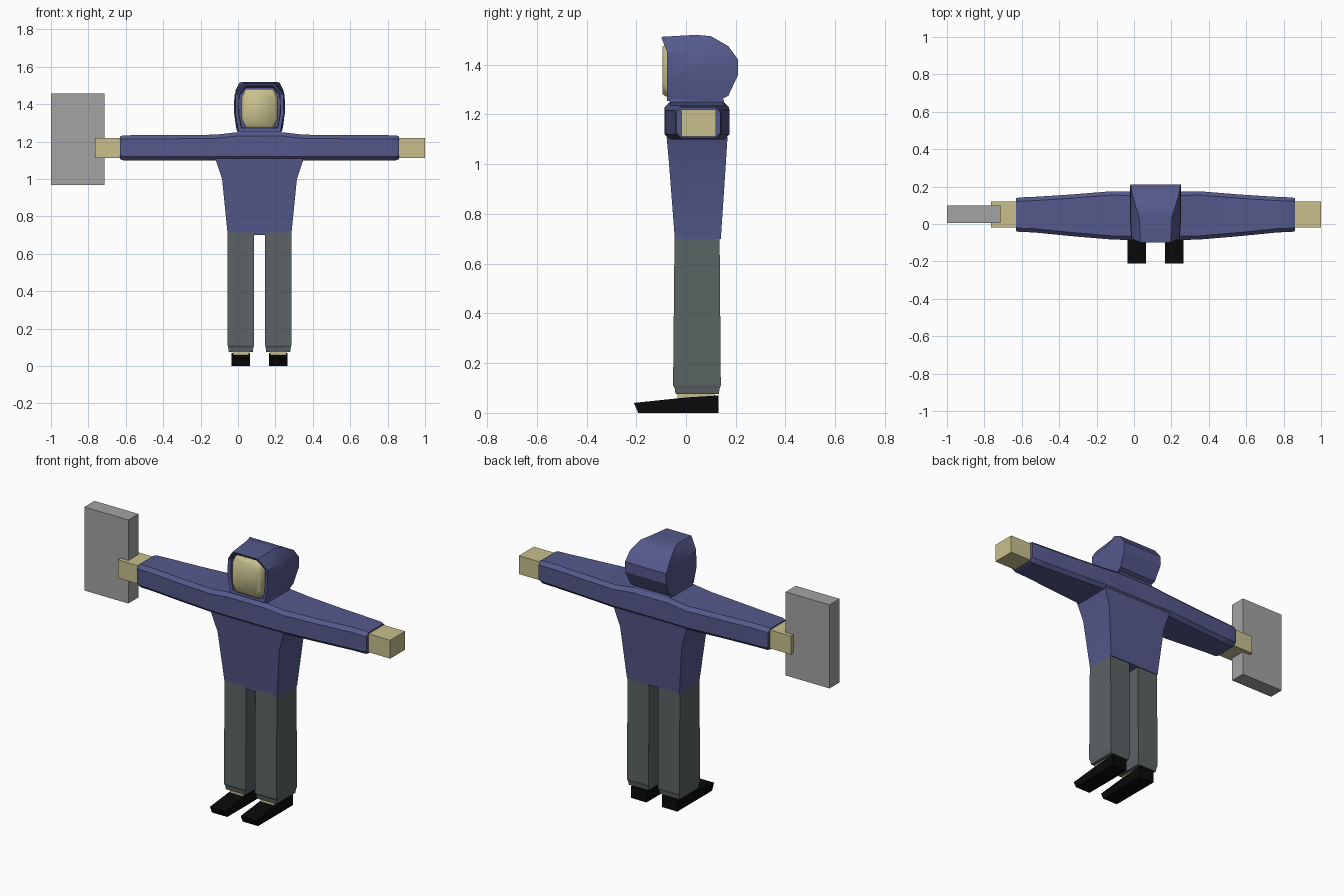
import bpy, bmesh, math

if "Cube" in bpy.data.objects:
    bpy.data.objects.remove(bpy.data.objects["Cube"])

CX = 0.115  # centre line of the figure


def material(name, r, g, b):
    m = bpy.data.materials.new(name)
    m.diffuse_color = (r, g, b, 1)
    m.use_nodes = True
    m.node_tree.nodes["Principled BSDF"].inputs["Base Color"].default_value = m.diffuse_color
    return m


BLUE = material("sweater blue", 0.09, 0.10, 0.26)
GREY = material("trouser grey", 0.105, 0.125, 0.127)
SKIN = material("skin tan", 0.58, 0.53, 0.27)
BLACK = material("shoe black", 0.003, 0.003, 0.003)
PANEL = material("panel grey", 0.37, 0.37, 0.37)


def loft(name, rings, mat, smooth=None):
    """Skin a list of equal rings of points and cap both ends."""
    bm = bmesh.new()
    vs = [[bm.verts.new(p) for p in r] for r in rings]
    n = len(rings[0])
    for a, b in zip(vs, vs[1:]):
        for i in range(n):
            j = (i + 1) % n
            bm.faces.new((a[i], a[j], b[j], b[i]))
    bm.faces.new(vs[0])
    bm.faces.new(vs[-1])
    bmesh.ops.recalc_face_normals(bm, faces=bm.faces)
    me = bpy.data.meshes.new(name)
    bm.to_mesh(me)
    bm.free()
    ob = bpy.data.objects.new(name, me)
    bpy.context.collection.objects.link(ob)
    me.materials.append(mat)
    if smooth:
        bpy.ops.object.select_all(action='DESELECT')
        ob.select_set(True)
        bpy.context.view_layer.objects.active = ob
        bpy.ops.object.shade_smooth_by_angle(angle=math.radians(smooth))
    return ob


def rect(x0, x1, y0, y1, z):
    return [(x0, y0, z), (x1, y0, z), (x1, y1, z), (x0, y1, z)]


def box(name, x, y, z, mat):
    return loft(name, [rect(*x, *y, z[0]), rect(*x, *y, z[1])], mat)


def oct_ring(a0, a1, b0, b1, c, d):
    """Rectangle a0..a1, b0..b1 with corners cut by c and d."""
    return [(a0 + c, b0), (a1 - c, b0), (a1, b0 + d), (a1, b1 - d),
            (a1 - c, b1), (a0 + c, b1), (a0, b1 - d), (a0, b0 + d)]


# Sweater body: half width, front, back, height
body = [(.17, -.045, .14, .70), (.2, -.068, .16, 1.0), (.237, -.078, .167, 1.11)]
loft("sweater_body", [rect(CX - w, CX + w, f, b, z) for w, f, b, z in body], BLUE, 30)

# Sleeves and shoulders in one sweep: offset from centre, front, back, bottom, top
half = [(.745, -.038, .138, 1.106, 1.228), (.73, -.042, .142, 1.10, 1.233),
        (.65, -.045, .145, 1.10, 1.235), (.46, -.064, .157, 1.10, 1.235),
        (.235, -.083, .175, 1.10, 1.237), (.12, -.086, .172, 1.10, 1.25)]
stations = [(-h[0],) + h[1:] for h in half] + half[::-1]
loft("sweater_sleeves",
     [[(CX + x, y, z) for y, z in oct_ring(f, b, z0, z1, .02, .02)]
      for x, f, b, z0, z1 in stations], BLUE, 30)

# Collar under the hood
loft("collar", [rect(CX - w, CX + w, f, b, z) for w, f, b, z in
                [(.125, -.075, .16, 1.225), (.115, -.06, .15, 1.262)]], BLUE)


# Hood: rings facing the front, with a brim on top and a sunk face opening
def hood_ring(yt, y, top, mid, bot, zt, zu, zl, zb):
    right = [(bot, y, zb), (mid, y, zl), (mid * .98, y, zu), (top, yt, zt)]
    return [(CX + a, b, c) for a, b, c in right] + \
           [(CX - a, b, c) for a, b, c in right[::-1]]


loft("hood", [
    hood_ring(-.03, -.03, .07, .11, .095, 1.49, 1.45, 1.35, 1.275),
    hood_ring(-.09, -.072, .072, .112, .097, 1.497, 1.45, 1.35, 1.272),
    hood_ring(-.10, -.076, .08, .13, .112, 1.512, 1.45, 1.35, 1.254),
    hood_ring(.04, .04, .088, .137, .115, 1.52, 1.45, 1.36, 1.25),
    hood_ring(.10, .12, .108, .137, .118, 1.515, 1.44, 1.36, 1.25),
    hood_ring(.17, .17, .128, .136, .125, 1.475, 1.43, 1.36, 1.275),
    hood_ring(.21, .21, .134, .135, .133, 1.42, 1.40, 1.38, 1.36),
], BLUE, 25)

# Face, slightly rounded at the front
loft("face", [[(x, y, z) for x, z in oct_ring(CX - .095 + i, CX + .095 - i,
                                              1.272 + i, 1.482 - i, .02, .045)]
              for y, i in [(-.02, 0), (-.08, 0), (-.095, .01)]], SKIN, 60)

# Hands
box("hand_free", (.85, 1.0), (-.018, .12), (1.112, 1.22), SKIN)
box("hand_holding", (-.765, -.62), (-.018, .12), (1.112, 1.22), SKIN)

# Flat board held in one hand
box("board", (-1.0, -.715), (.005, .098), (.968, 1.458), PANEL)

# Hips hidden under the sweater hem
box("hips", (-.04, .27), (-.03, .125), (.70, .74), GREY)

# Legs, ankles and shoes
for side, s in (("left", 1), ("right", -1)):
    c = CX + s * .1
    leg = [(.064, -.042, .132, .075), (.067, -.045, .135, .098),
           (.07, -.052, .14, .11), (.07, -.046, .135, .72)]
    loft("trouser_leg_" + side,
         [rect(c - w, c + w, f, b, z) for w, f, b, z in leg], GREY)
    box("ankle_" + side, (c - .043, c + .043), (-.035, .115), (.045, .09), SKIN)
    side_profile = [(-.192, 0), (.13, 0), (.13, .07), (.0, .062), (-.21, .04)]
    loft("shoe_" + side, [[(x, y, z) for y, z in side_profile]
                          for x in (c - .05, c + .05)], BLACK)
